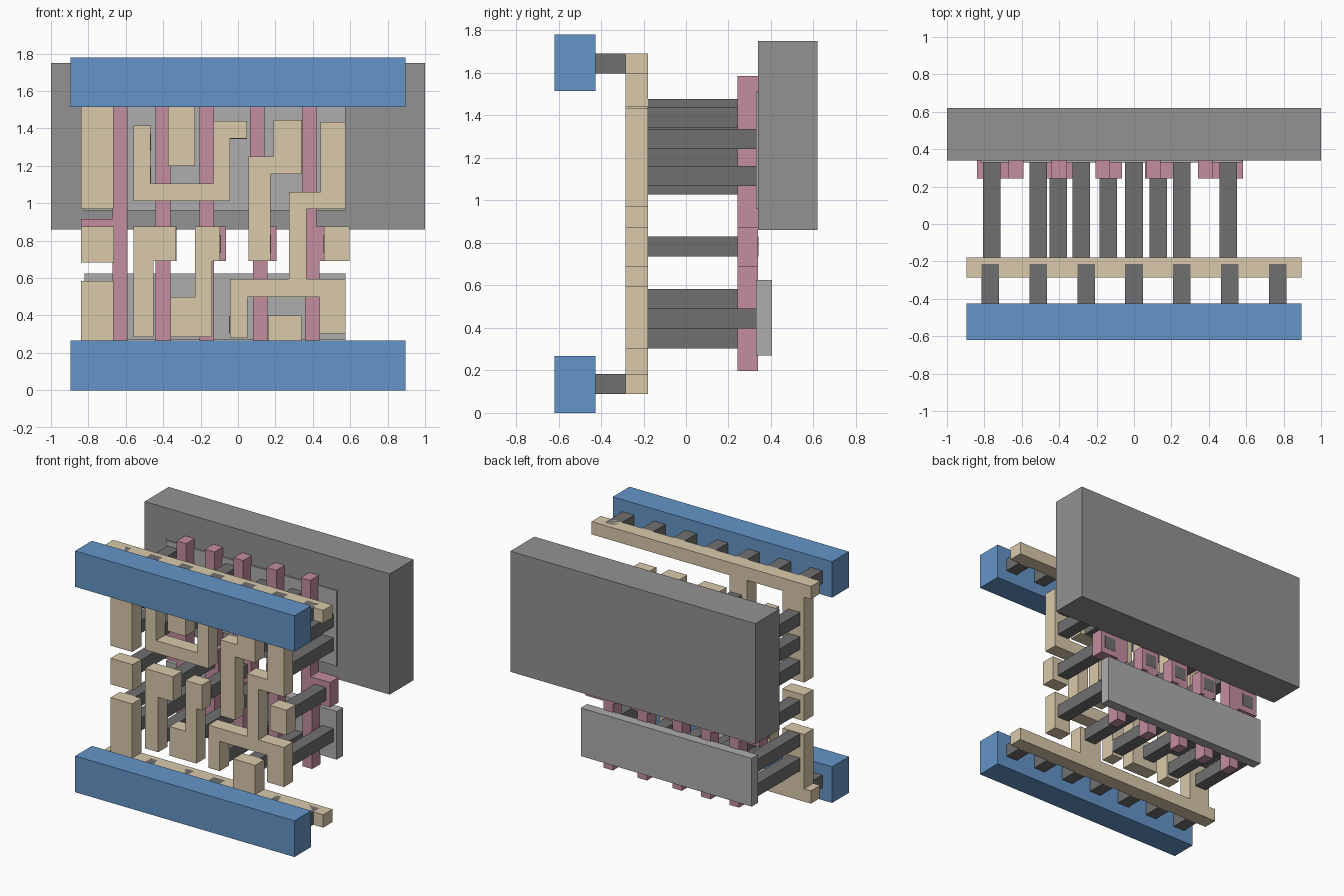
import bpy, bmesh


def material(name, rgb):
    m = bpy.data.materials.new(name)
    m.diffuse_color = (*rgb, 1)
    return m


BLUE = material("blue", (0.13, 0.30, 0.58))
TAN = material("tan", (0.70, 0.59, 0.41))
PINK = material("pink", (0.55, 0.27, 0.35))
DARK = material("dark_grey", (0.16, 0.16, 0.16))
MID = material("mid_grey", (0.29, 0.29, 0.29))
LIGHT = material("light_grey", (0.42, 0.42, 0.42))


def plate(name, y0, y1, mat, *turns):
    """Square-cornered outline, x and z turns alternating, extruded from y0 to y1."""
    xs, zs = turns[0::2], turns[1::2]
    outline = []
    for i, z in enumerate(zs):
        outline += [(xs[i], z), (xs[(i + 1) % len(xs)], z)]
    bm = bmesh.new()
    face = bm.faces.new([bm.verts.new((x, y0, z)) for x, z in outline])
    ext = bmesh.ops.extrude_face_region(bm, geom=[face])
    for v in ext["geom"]:
        if isinstance(v, bmesh.types.BMVert):
            v.co.y = y1
    bmesh.ops.remove_doubles(bm, verts=bm.verts, dist=1e-5)
    bmesh.ops.recalc_face_normals(bm, faces=bm.faces)
    mesh = bpy.data.meshes.new(name)
    bm.to_mesh(mesh)
    bm.free()
    mesh.materials.append(mat)
    bpy.context.collection.objects.link(bpy.data.objects.new(name, mesh))


def box(name, x0, x1, y0, y1, z0, z1, mat):
    plate(name, y0, y1, mat, x0, z0, x1, z1)


def bar(name, x, z, y0, y1):
    """Square dark contact running front to back."""
    h = 0.047
    box(name, x - h, x + h, y0, y1, z - h, z + h, DARK)


def wire(name, *turns):
    plate(name, -0.285, -0.178, TAN, *turns)


# Back slabs: well and the two diffusion plates
box("well_slab", -1, 1, 0.34, 0.62, 0.86, 1.75, MID)
for name, z0, z1 in (("upper_diffusion", 0.96, 1.515), ("lower_diffusion", 0.27, 0.625)):
    box(name, -0.82, 0.575, 0.33, 0.405, z0, z1, LIGHT)

# Front metal rails, with short plugs to the wiring layer
L = 0.895
for side, z0, z1, zp in (("lower", 0, 0.267, 0.137), ("upper", 1.515, 1.78, 1.645)):
    box(side + "_metal_rail", -L, L, -0.62, -0.425, z0, z1, BLUE)
    for i in range(7):
        bar(side + "_rail_plug", (i - 3) * 0.256, zp, -0.425, -0.215)

# Gate bars with a wider pad at mid height
W = 0.078
for up, low, left, right, top in ((-0.67, -0.67, -0.84, -0.67 + W, 0.915),
                                  (-0.44, -0.44, -0.47, -0.33, 0.875),
                                  (-0.205, -0.205, -0.205, -0.065, 0.875),
                                  (0.065, 0.08, 0.06, 0.205, 0.875),
                                  (0.343, 0.358, 0.343, 0.582, 0.875)):
    box("gate_pad", left, right, 0.242, 0.34, 0.69, top, PINK)
    box("gate_lower_bar", low, low + W, 0.242, 0.34, 0.197, 0.69, PINK)
    box("gate_upper_bar", up, up + W, 0.242, 0.34, top, 1.585, PINK)

# Supply wires: rails with branches
wire("upper_supply_wire", -L, 1.597, -0.84, 0.968, -0.665, 1.597, -0.375, 1.2,
     -0.23, 1.597, L, 1.692)
wire("lower_supply_wire", L, 0.184, 0.34, 0.4, 0.16, 0.184, -0.665, 0.585,
     -0.84, 0.184, -L, 0.089)

# Signal wires and pads
wire("left_pad", -0.84, 0.683, -0.662, 0.875)
wire("right_pad", 0.46, 0.69, 0.595, 0.875)
wire("hooked_wire", -0.56, 1.012, -0.043, 1.345, 0.047, 1.44, -0.132, 1.105, -0.468, 1.415)
wire("stepped_wire", 0.055, 0.69, 0.175, 1.157, 0.34, 1.445, 0.19, 1.25)
wire("second_input_wire", -0.56, 0.285, -0.452, 0.69, -0.332, 0.875)
wire("third_input_wire", -0.36, 0.285, -0.14, 0.69, -0.095, 0.875, -0.23, 0.5)
wire("output_wire", -0.043, 0.28, 0.05, 0.5, 0.437, 0.303, 0.575, 0.595, 0.367, 0.968,
     0.575, 1.435, 0.442, 1.06, 0.273, 0.595)

# Long contacts from wiring to the diffusion plates (x: heights)
contacts = {-0.76: (0.355, 0.535, 1.075, 1.25, 1.43), -0.513: (0.355, 0.535, 1.15, 1.325),
            -0.282: (0.4, 1.25, 1.43), 0: (0.35, 1.39),
            0.255: (0.35, 1.21, 1.39), 0.503: (0.445, 1.115, 1.29)}
for x, heights in contacts.items():
    for z in heights:
        bar("diffusion_contact", x, z, -0.18, 0.34)

# Contacts from wiring to the gate pads, showing on the pad backs
for x in (-0.76, -0.405, -0.138, 0.13, 0.503):
    bar("gate_contact", x, 0.782, -0.18, 0.342)
